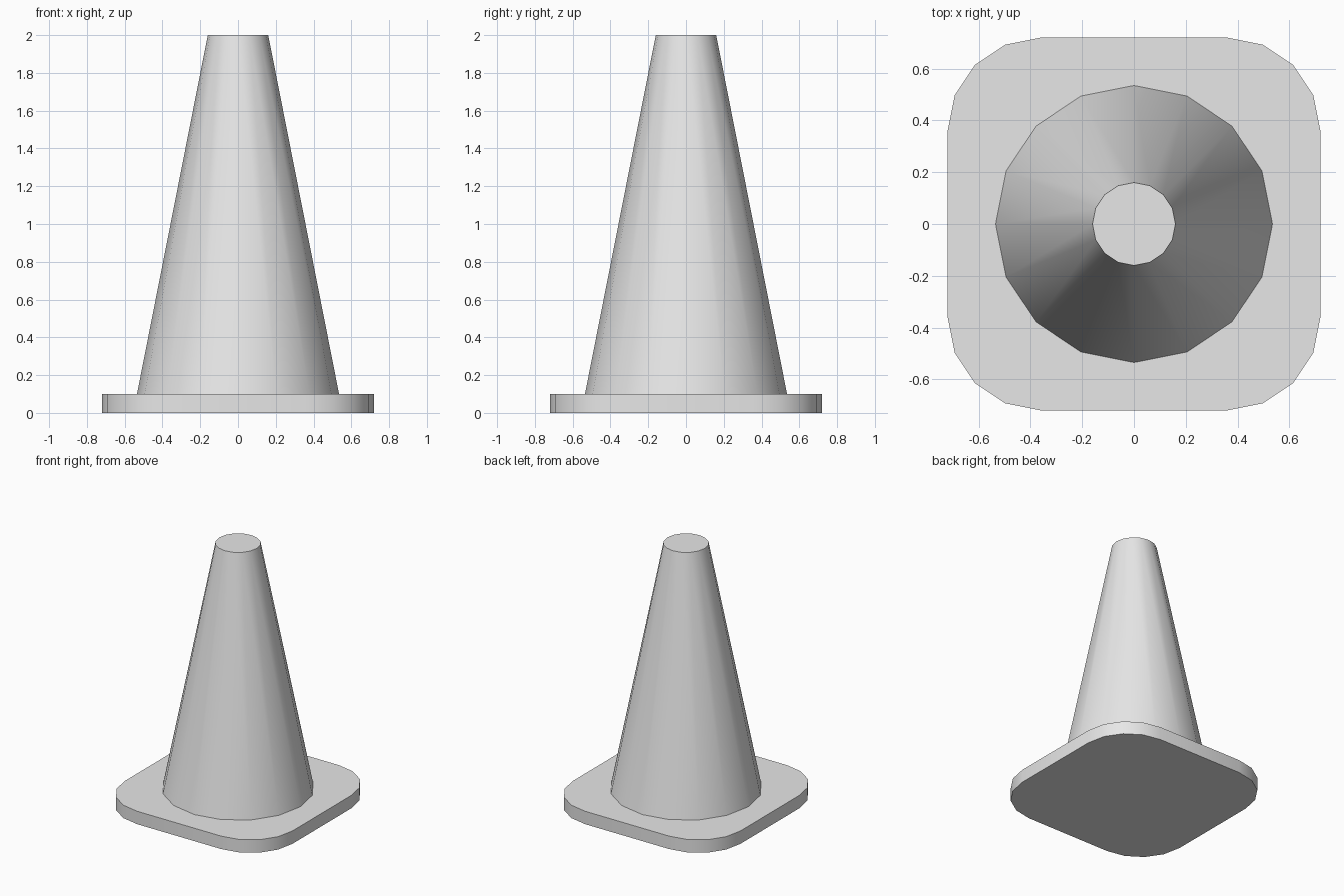
import bpy
import bmesh
import math

cube = bpy.data.objects.get("Cube")
if cube:
    bpy.data.objects.remove(cube, do_unlink=True)

HALF, CORNER, BASE_H, TOP_Z = 0.72, 0.36, 0.1, 2.0

# Single plain grey
grey = bpy.data.materials.new("light_grey")
grey.use_nodes = True
colour = (0.8, 0.8, 0.8, 1)
grey.diffuse_color = colour
grey.node_tree.nodes["Principled BSDF"].inputs["Base Color"].default_value = colour


def finish(obj, name):
    obj.name = name
    obj.data.name = name
    obj.data.materials.append(grey)
    bpy.ops.object.select_all(action="DESELECT")
    obj.select_set(True)
    bpy.context.view_layer.objects.active = obj
    bpy.ops.object.shade_smooth_by_angle(angle=math.radians(35))


# Square foot plate with rounded corners
mesh = bpy.data.meshes.new("base_plate")
plate = bpy.data.objects.new("base_plate", mesh)
bpy.context.collection.objects.link(plate)
bm = bmesh.new()
outline = []
for corner, (sx, sy) in enumerate([(1, 1), (-1, 1), (-1, -1), (1, -1)]):
    for step in range(5):
        a = math.radians(90 * corner + 22.5 * step)
        inner = HALF - CORNER
        outline.append(bm.verts.new((sx * inner + CORNER * math.cos(a),
                                     sy * inner + CORNER * math.sin(a), 0)))
bottom = bm.faces.new(outline)
extruded = bmesh.ops.extrude_face_region(bm, geom=[bottom], use_keep_orig=True)
top_verts = [g for g in extruded["geom"] if isinstance(g, bmesh.types.BMVert)]
bmesh.ops.translate(bm, verts=top_verts, vec=(0, 0, BASE_H))
bmesh.ops.recalc_face_normals(bm, faces=bm.faces)
bm.to_mesh(mesh)
bm.free()
finish(plate, "base_plate")

# Tapered sixteen-sided body with a flat closed top
bpy.ops.mesh.primitive_cone_add(vertices=16, radius1=0.535, radius2=0.16,
                                depth=TOP_Z - BASE_H,
                                location=(0, 0, (TOP_Z + BASE_H) / 2))
finish(bpy.context.object, "cone_body")
